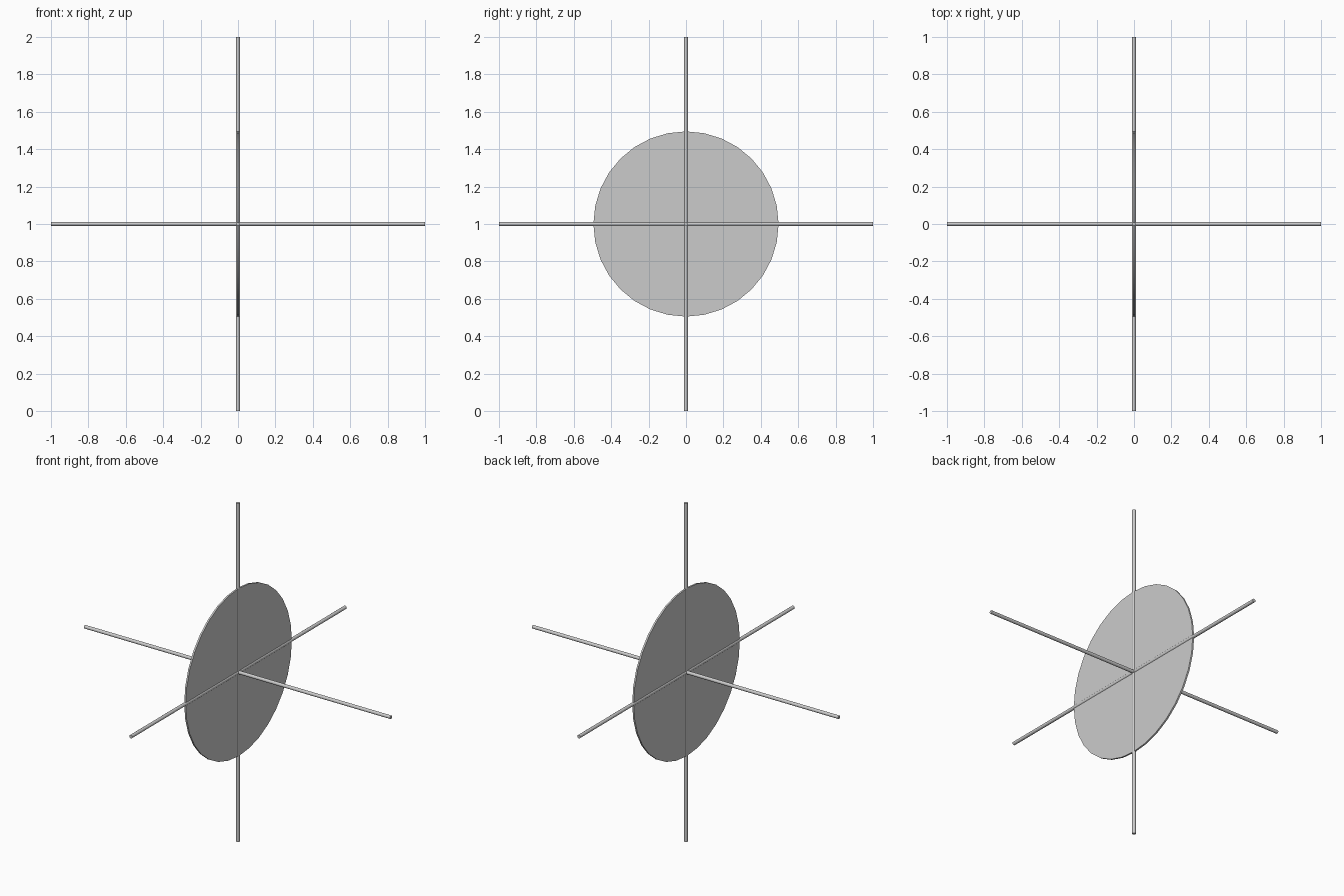
import bpy
from math import pi

if "Cube" in bpy.data.objects:
    bpy.data.objects.remove(bpy.data.objects["Cube"])

CENTRE = (0, 0, 1)


def cylinder(name, radius, depth, rotation, sides):
    bpy.ops.mesh.primitive_cylinder_add(vertices=sides, radius=radius, depth=depth,
                                        location=CENTRE, rotation=rotation)
    obj = bpy.context.object
    obj.name = name
    bpy.ops.object.shade_smooth_by_angle()
    return obj


# three crossing axis rods
for name, rotation in (("rod_x", (0, pi / 2, 0)),
                       ("rod_y", (pi / 2, 0, 0)),
                       ("rod_z", (0, 0, 0))):
    cylinder(name, 0.01, 2.0, rotation, 16)

# thin disc facing along x, slimmer than the rods
cylinder("disc", 0.495, 0.01, (0, pi / 2, 0), 32)
